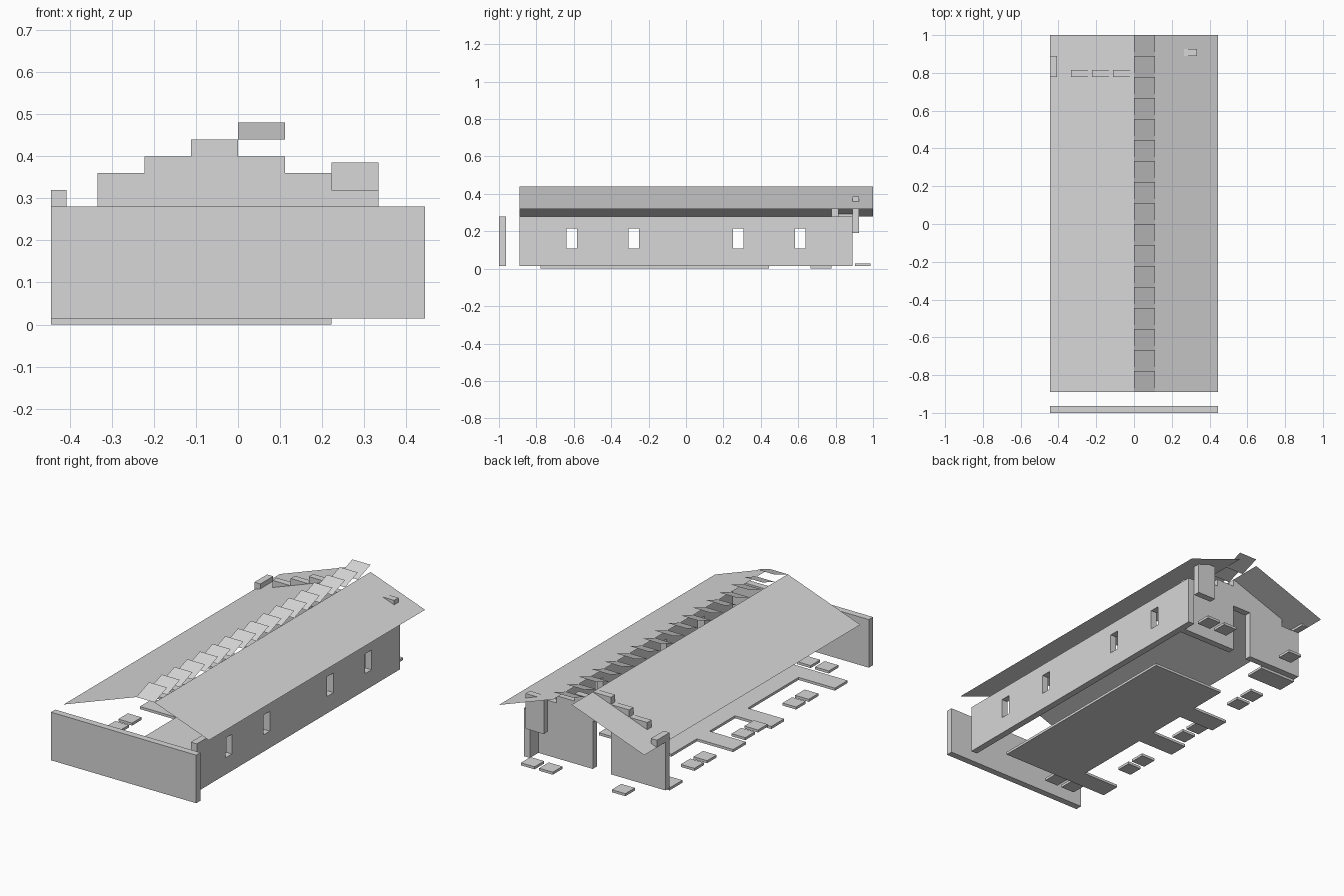
import bpy
from mathutils import Vector

old = bpy.data.objects.get("Cube")
if old:
    bpy.data.objects.remove(old, do_unlink=True)

C = 1 / 9          # plan grid cell
T = 0.037          # wall thickness
BASE = 0.014       # floor thickness
TOP = 0.28         # wall head
STEP = 0.04        # rise of roof per cell

grey = bpy.data.materials.new("light_grey")
grey.use_nodes = True
colour = (0.68, 0.68, 0.68, 1)
grey.diffuse_color = colour
grey.node_tree.nodes["Principled BSDF"].inputs["Base Color"].default_value = colour


def mesh_object(name, verts, faces):
    me = bpy.data.meshes.new(name)
    me.from_pydata(verts, [], faces)
    me.materials.append(grey)
    ob = bpy.data.objects.new(name, me)
    bpy.context.scene.collection.objects.link(ob)
    return ob


def prism(name, outline, offset):
    """Extrude a closed clockwise or anticlockwise outline along offset."""
    n = len(outline)
    a = [Vector(p) for p in outline]
    verts = a + [p + Vector(offset) for p in a]
    faces = [tuple(reversed(range(n))), tuple(range(n, 2 * n))]
    faces += [(i, (i + 1) % n, (i + 1) % n + n, i + n) for i in range(n)]
    return mesh_object(name, verts, faces)


def box(name, x0, x1, y0, y1, z0, z1):
    base = [(x0, y0, z0), (x1, y0, z0), (x1, y1, z0), (x0, y1, z0)]
    return prism(name, base, (0, 0, z1 - z0))


def sheet(name, x0, z0, x1, z1):
    """Thin sloping roof plane running the length of the building."""
    y0, y1 = -8 * C, 9 * C
    return mesh_object(name, [(x0, y0, z0), (x1, y0, z1), (x1, y1, z1), (x0, y1, z0)],
                       [(0, 1, 2, 3)])


# Floor slab with walkways reaching out to the open side
outline = [(2, -7), (2, 4), (-2, 4)]
for near, far in ((2, 1), (-1, -2), (-6, -7)):
    outline += [(-2, near), (-4, near), (-4, far), (-2, far)]
outline.pop()
prism("floor_slab", [(x * C, y * C, 0) for x, y in reversed(outline)], (0, 0, BASE))
box("rear_walkway", -4 * C, -2 * C, 6 * C, 7 * C, 0, BASE)

# Paving tiles, one per grid cell
cells = [(-3, -8), (-2, -8), (-3, 8), (1, 8), (2, 8)]
cells += [(-4, y) for y in (-5, -4, -1, 0, 3, 4)]
gap = C / 8
for i, (x, y) in enumerate(cells):
    box(f"paving_tile_{i + 1}", x * C + gap, (x + 1) * C - gap,
        y * C + gap, (y + 1) * C - gap, BASE, BASE * 2)

# Front wall
box("front_wall", -4 * C, 4 * C, -1, -1 + T, BASE, TOP)

# Side wall with four window openings
wall = box("side_wall", 3 * C, 3 * C + T, -8 * C, 8 * C, BASE, TOP)
for y in (-0.61, -0.279, 0.279, 0.61):
    cutter = box("window_cutter", 2.5 * C, 4 * C, y - 0.028, y + 0.028, 0.107, 0.216)
    cutter.hide_render = True
    mod = wall.modifiers.new("window", "BOOLEAN")
    mod.operation = "DIFFERENCE"
    mod.solver = "EXACT"
    mod.object = cutter
    bpy.context.view_layer.objects.active = wall
    bpy.ops.object.modifier_apply(modifier=mod.name)
    bpy.data.objects.remove(cutter, do_unlink=True)

# Stepped back wall with a doorway
profile = [(-4, BASE), (-4, TOP)]
for x, rise in zip(range(-4, 3), (0, 2, 3, 4, 3, 2, 1)):
    z = TOP + rise * STEP
    profile += [(x, z), (x + 1, z)]
profile += [(3, BASE), (0, BASE), (0, TOP), (-1, TOP), (-1, BASE)]
profile.pop(1)
prism("back_wall", [(x * C, 7 * C, z) for x, z in profile], (0, T, 0))
box("eave_block", -4 * C, -4 * C + T, 7 * C, 8 * C, TOP, TOP + STEP)
box("chimney", 2 * C, 3 * C, 8 * C, 8 * C + T, 0.19, 0.385)

# Two roof slopes either side of the open ridge
RIDGE = TOP + 4 * STEP
sheet("roof_slope_right", -4 * C, TOP, 0, RIDGE)
sheet("roof_slope_left", C, RIDGE, 4 * C, TOP + STEP)

# Tilted louvres along the ridge
for i in range(17):
    y = (i - 8) * C
    mesh_object(f"ridge_louvre_{i + 1}",
                [(0, y, RIDGE), (C, y, RIDGE),
                 (C, y + C, RIDGE + STEP), (0, y + C, RIDGE + STEP)], [(0, 1, 2, 3)])
